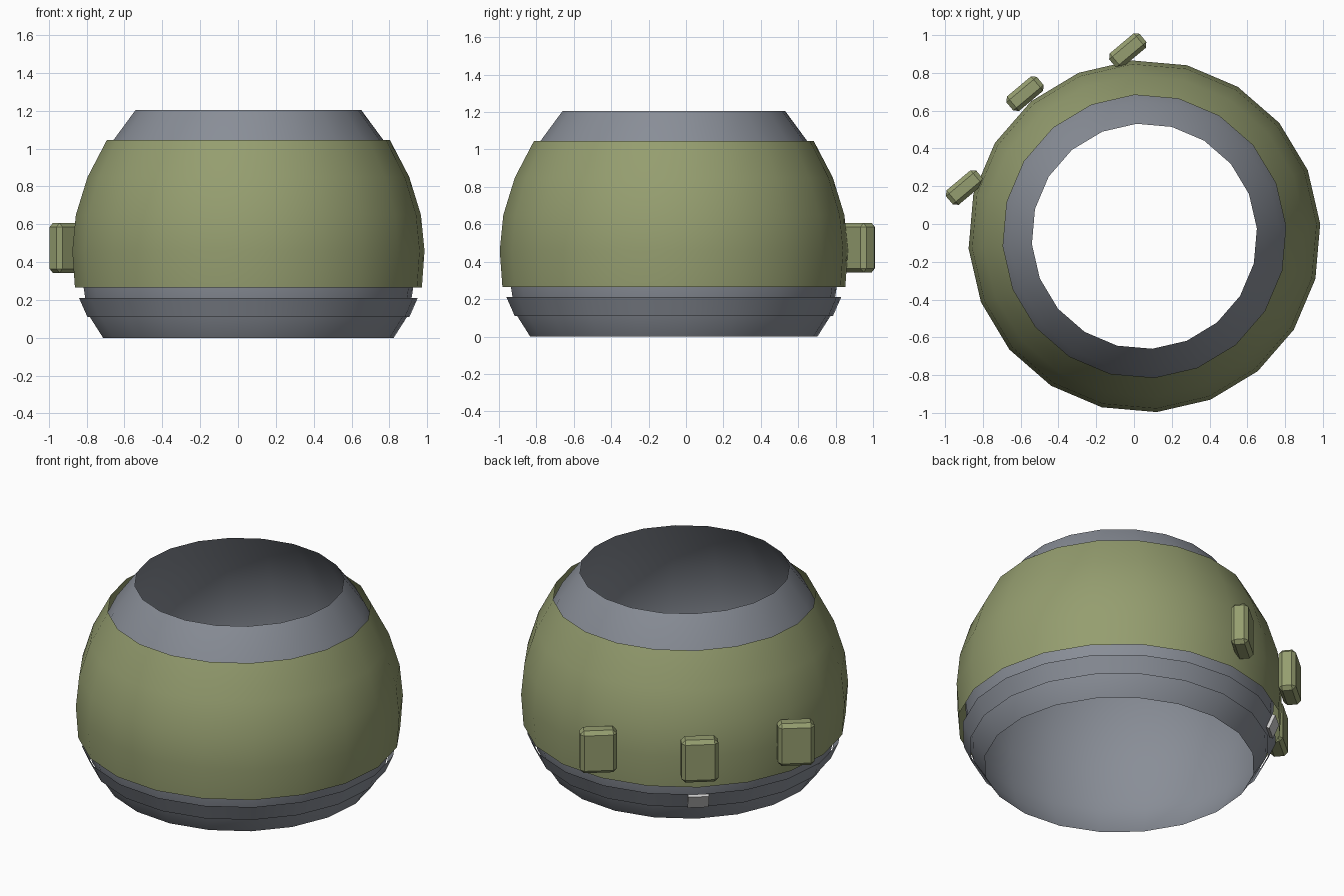
import bpy, bmesh, math
from mathutils import Matrix, Vector

if "Cube" in bpy.data.objects:
    bpy.data.objects.remove(bpy.data.objects["Cube"])

CX, CY, SIDES, PHASE = 0.055, -0.065, 20, math.radians(4)


def material(name, rgb):
    m = bpy.data.materials.new(name)
    m.diffuse_color = (*rgb, 1)
    m.use_nodes = True
    m.node_tree.nodes["Principled BSDF"].inputs["Base Color"].default_value = m.diffuse_color
    return m


green = material("olive", (0.30, 0.34, 0.16))
slate = material("slate", (0.25, 0.27, 0.31))
light = material("light_grey", (0.75, 0.75, 0.75))


def add_object(name, bm, mat, smooth=False):
    me = bpy.data.meshes.new(name)
    bm.to_mesh(me)
    bm.free()
    for p in me.polygons:
        p.use_smooth = smooth
    ob = bpy.data.objects.new(name, me)
    bpy.context.collection.objects.link(ob)
    me.materials.append(mat)
    return ob


def revolve(name, profile, mat):
    """Open surface of revolution from (radius, height) points."""
    bm = bmesh.new()
    rings = []
    for r, z in profile:
        rings.append([bm.verts.new((CX + r * math.cos(PHASE + math.tau * i / SIDES),
                                    CY + r * math.sin(PHASE + math.tau * i / SIDES), z))
                      for i in range(SIDES)])
    for a, b in zip(rings, rings[1:]):
        for i in range(SIDES):
            j = (i + 1) % SIDES
            bm.faces.new((a[i], a[j], b[j], b[i]))
    return add_object(name, bm, mat, True)


def block(name, center, size, angle, bevel, mat, tilt=0):
    """Box turned about z, optionally tilted and chamfered."""
    bm = bmesh.new()
    bmesh.ops.create_cube(bm, size=1, matrix=Matrix.Diagonal((*size, 1)))
    if bevel:
        bmesh.ops.bevel(bm, geom=bm.edges[:], offset=bevel, segments=1, affect='EDGES')
    rot = Matrix.Rotation(angle, 4, 'Z') @ Matrix.Rotation(tilt, 4, 'X')
    bm.transform(Matrix.Translation(Vector(center)) @ rot)
    return add_object(name, bm, mat)


# Inner shell, open at the neck and the base
revolve("inner_shell", [(0.77, 0), (0.84, 0.11), (0.863, 0.2), (0.873, 0.265), (0.887, 0.46),
                        (0.868, 0.65), (0.81, 0.85), (0.715, 1.045), (0.597, 1.205)], slate)

# Outer shell around the middle
revolve("outer_shell", [(0.919, 0.265), (0.933, 0.46), (0.914, 0.65),
                        (0.852, 0.85), (0.75, 1.045)], green)

# Flared band near the base
revolve("base_band", [(0.853, 0.11), (0.897, 0.21)], slate)

# Three chamfered blocks on the back left
for i, (x, y) in enumerate([(-0.033, 0.918), (-0.577, 0.69), (-0.897, 0.193)]):
    block(f"side_block_{i + 1}", (x, y, 0.475), (0.21, 0.10, 0.265),
          math.radians(40), 0.022, green)

# Small plate on the band below the middle block
a = math.radians(130)
block("band_plate", (CX + 0.885 * math.cos(a), CY + 0.885 * math.sin(a), 0.165),
      (0.12, 0.02, 0.09), math.radians(40), 0, light, tilt=-0.4)
